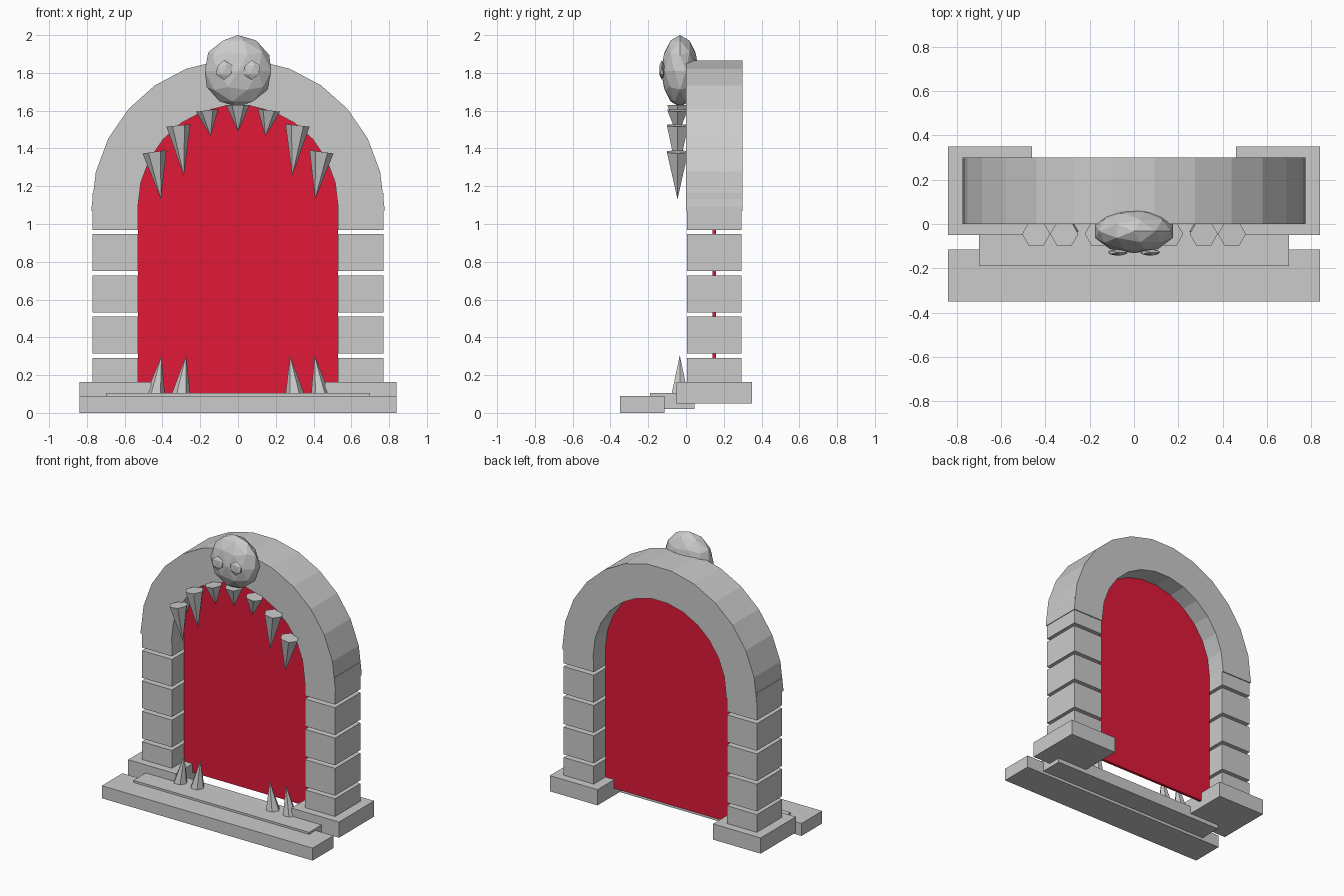
import bpy, bmesh, math
from mathutils import Vector, Matrix

if "Cube" in bpy.data.objects:
    bpy.data.objects.remove(bpy.data.objects["Cube"])


def make(name, verts, faces):
    me = bpy.data.meshes.new(name)
    me.from_pydata(verts, [], faces)
    bm = bmesh.new()
    bm.from_mesh(me)
    bmesh.ops.recalc_face_normals(bm, faces=bm.faces)
    bm.to_mesh(me)
    bm.free()
    ob = bpy.data.objects.new(name, me)
    bpy.context.collection.objects.link(ob)
    return ob


def box(name, x0, x1, y0, y1, z0, z1):
    v = [(x, y, z) for x in (x0, x1) for y in (y0, y1) for z in (z0, z1)]
    f = [(0, 1, 3, 2), (4, 6, 7, 5), (0, 4, 5, 1), (2, 3, 7, 6), (0, 2, 6, 4), (1, 5, 7, 3)]
    return make(name, v, f)


def ball(name, centre, radii, subdiv):
    bm = bmesh.new()
    bmesh.ops.create_icosphere(bm, subdivisions=subdiv, radius=1,
                               matrix=Matrix.Translation(centre) @ Matrix.Diagonal((*radii, 1)))
    me = bpy.data.meshes.new(name)
    bm.to_mesh(me)
    bm.free()
    bpy.context.collection.objects.link(bpy.data.objects.new(name, me))


def spike(name, base, tip, r, n=6):
    # n-sided cone whose base is square to the base-tip axis
    base, tip = Vector(base), Vector(tip)
    axis = (tip - base).normalized()
    u = Vector((0, 1, 0)).cross(axis).normalized()
    w = axis.cross(u)
    ring = [base + r * (math.cos(a) * u + math.sin(a) * w)
            for a in (2 * math.pi * i / n for i in range(n))]
    make(name, ring + [tip], [tuple(range(n))] + [(i, (i + 1) % n, n) for i in range(n)])


SPRING = 1.09   # height where the arch starts
SEGS = 13


def arc(a, b):
    return [(a * math.cos(math.pi * i / SEGS), SPRING + b * math.sin(math.pi * i / SEGS))
            for i in range(SEGS + 1)]


# Steps and pillars
box("front_step", -0.84, 0.84, -0.35, -0.115, 0, 0.09)
box("threshold_slab", -0.70, 0.70, -0.19, 0.045, 0.02, 0.105)
for side, s in (("right", 1), ("left", -1)):
    xs = sorted((s * 0.46, s * 0.84))
    box("plinth_" + side, *xs, -0.05, 0.35, 0.05, 0.163)
    xs = sorted((s * 0.53, s * 0.77))
    for i in range(5):
        z = 0.095 + i * 0.2185
        box(f"pillar_block_{side}_{i + 1}", *xs, 0.005, 0.293, z, z + 0.196)

# Arch ring of 13 flat segments
outer, inner = arc(0.775, 0.782), arc(0.53, 0.54)
outer = [(0.775, 1.07)] + outer + [(-0.775, 1.07)]
inner = [(0.53, 1.07)] + inner + [(-0.53, 1.07)]
verts, faces = [], []
for (ox, oz), (ix, iz) in zip(outer, inner):
    verts += [(ox, 0, oz), (ox, 0.30, oz), (ix, 0.30, iz), (ix, 0, iz)]
for i in range(len(outer) - 1):
    k = 4 * i
    faces += [(k + j, k + (j + 1) % 4, k + 4 + (j + 1) % 4, k + 4 + j) for j in range(4)]
faces += [(0, 1, 2, 3), tuple(len(verts) - 4 + j for j in range(4))]
make("arch", verts, faces)

# Red panel filling the doorway
outline = [(0.53, 0.10)] + arc(0.53, 0.54) + [(-0.53, 0.10)]
n = len(outline)
verts = [(x, y, z) for y in (0.14, 0.16) for x, z in outline]
faces = [tuple(range(n)), tuple(range(n, 2 * n))]
faces += [(i, (i + 1) % n, n + (i + 1) % n, n + i) for i in range(n)]
panel = make("portal_panel", verts, faces)
red = bpy.data.materials.new("red")
red.diffuse_color = (0.75, 0.01, 0.04, 1)
red.use_nodes = True
red.node_tree.nodes["Principled BSDF"].inputs["Base Color"].default_value = red.diffuse_color
panel.data.materials.append(red)

# Head ornament with eyes
ball("head", (0, -0.032, 1.81), (0.185, 0.1, 0.19), 2)
for side, s in (("right", 1), ("left", -1)):
    ball("eye_" + side, (s * 0.073, -0.128, 1.815), (0.05, 0.016, 0.052), 1)

# Fangs: base x, base z, tip x, tip z, radius
spike("upper_fang_middle", (0, -0.045, 1.63), (0, -0.045, 1.49), 0.063)
fangs = [("upper_fang_1", 0.163, 1.602, 0.145, 1.465, 0.06),
         ("upper_fang_2", 0.315, 1.522, 0.287, 1.255, 0.064),
         ("upper_fang_3", 0.442, 1.382, 0.408, 1.13, 0.064),
         ("lower_fang_1", 0.30, 0.10, 0.275, 0.305, 0.049),
         ("lower_fang_2", 0.435, 0.10, 0.405, 0.305, 0.049)]
for name, bx, bz, tx, tz, r in fangs:
    y = -0.045 if name.startswith("upper") else -0.033
    for side, s in (("right", 1), ("left", -1)):
        spike(f"{name}_{side}", (s * bx, y, bz), (s * tx, y, tz), r)
